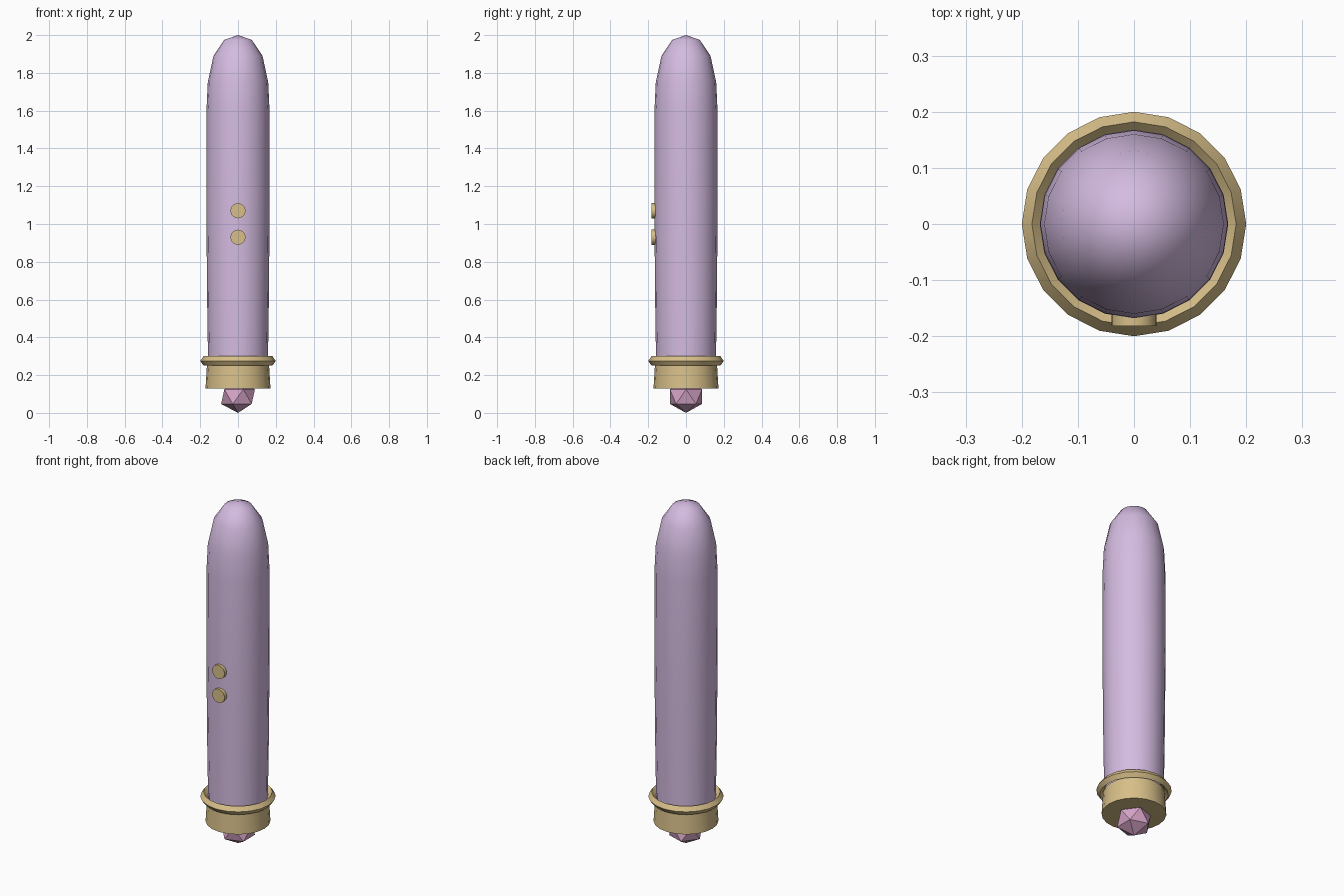
import bpy, bmesh, math
from mathutils import Matrix

cube = bpy.data.objects.get("Cube")
if cube:
    bpy.data.objects.remove(cube, do_unlink=True)

SIDES = 20


def material(name, rgb):
    mat = bpy.data.materials.new(name)
    mat.use_nodes = True
    mat.diffuse_color = (*rgb, 1)
    bsdf = next(n for n in mat.node_tree.nodes if n.type == 'BSDF_PRINCIPLED')
    bsdf.inputs["Base Color"].default_value = (*rgb, 1)
    return mat


def finish(name, bm, mat, smooth_angle=None):
    bmesh.ops.recalc_face_normals(bm, faces=bm.faces[:])
    mesh = bpy.data.meshes.new(name)
    bm.to_mesh(mesh)
    bm.free()
    mesh.materials.append(mat)
    obj = bpy.data.objects.new(name, mesh)
    bpy.context.collection.objects.link(obj)
    if smooth_angle:
        bpy.ops.object.select_all(action='DESELECT')
        obj.select_set(True)
        bpy.context.view_layer.objects.active = obj
        bpy.ops.object.shade_smooth_by_angle(angle=math.radians(smooth_angle))
    return obj


def lathe(name, profile, mat, closed=False, smooth_angle=None):
    """Spin a (radius, height) profile around the z axis."""
    bm = bmesh.new()
    verts = [bm.verts.new((r, 0, z)) for r, z in profile]
    pairs = list(zip(verts, verts[1:]))
    if closed:
        pairs.append((verts[-1], verts[0]))
    edges = [bm.edges.new(p) for p in pairs]
    bmesh.ops.spin(bm, geom=verts + edges, cent=(0, 0, 0), axis=(0, 0, 1),
                   angle=math.tau, steps=SIDES, use_duplicate=False)
    bmesh.ops.remove_doubles(bm, verts=bm.verts[:], dist=0.0005)
    return finish(name, bm, mat, smooth_angle)


lilac = material("lilac", (0.66, 0.50, 0.75))
gold = material("gold", (0.68, 0.52, 0.25))
pink = material("pink", (0.67, 0.37, 0.57))

# Rounded shaft, slightly fuller toward the top
lathe("shaft", [(0, 0.2), (0.158, 0.2), (0.159, 0.3), (0.163, 0.57),
                (0.168, 1.1), (0.167, 1.6), (0.16, 1.75), (0.13, 1.89),
                (0.073, 1.975), (0, 2.0)], lilac, smooth_angle=40)

# Base cap and the sharp-edged collar above it
lathe("base_cap", [(0, 0.13), (0.172, 0.13), (0.164, 0.26), (0, 0.26)],
      gold, smooth_angle=30)
lathe("collar_ring", [(0.2, 0.275), (0.182, 0.3), (0.158, 0.275),
                      (0.182, 0.25)], gold, closed=True, smooth_angle=30)

# Faceted gem under the base
bm = bmesh.new()
bmesh.ops.create_icosphere(bm, subdivisions=1, radius=1,
                           matrix=Matrix.Translation((0, 0, 0.086))
                           @ Matrix.Diagonal((0.1, 0.1, 0.086, 1)))
finish("base_gem", bm, pink)

# Two round buttons on the front
for name, height in (("lower_button", 0.93), ("upper_button", 1.07)):
    bm = bmesh.new()
    bmesh.ops.create_cone(bm, cap_ends=True, segments=SIDES, radius1=0.04,
                          radius2=0.04, depth=0.03,
                          matrix=Matrix.Translation((0, -0.167, height))
                          @ Matrix.Rotation(math.pi / 2, 4, 'X'))
    finish(name, bm, gold, smooth_angle=30)
